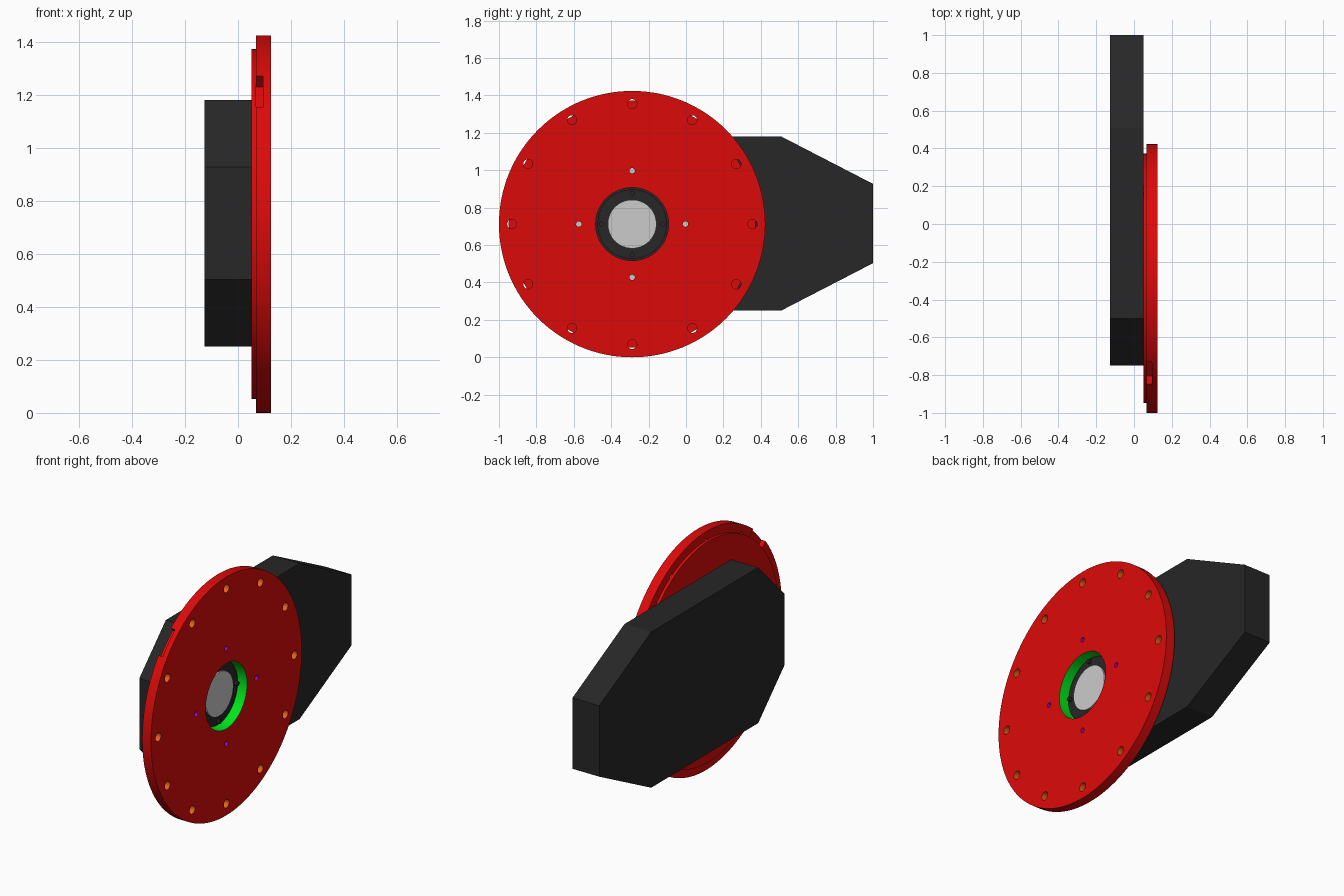
import bpy, bmesh
from math import sin, cos, pi, radians
from mathutils import Matrix

if "Cube" in bpy.data.objects:
    bpy.data.objects.remove(bpy.data.objects["Cube"])

CY, CZ = -0.288, 0.712          # wheel centre in y, z


def material(name, rgb):
    m = bpy.data.materials.new(name)
    m.diffuse_color = (*rgb, 1)
    m.use_nodes = True
    m.node_tree.nodes["Principled BSDF"].inputs["Base Color"].default_value = m.diffuse_color
    return m


RED = material("red", (0.72, 0.003, 0.003))
BLACK = material("black", (0.02, 0.02, 0.02))
GREEN = material("green", (0.0, 0.8, 0.01))
ORANGE = material("orange", (0.8, 0.12, 0.01))
PURPLE = material("purple", (0.4, 0.0, 0.8))


def add_object(name, bm, mat):
    bmesh.ops.recalc_face_normals(bm, faces=bm.faces)
    me = bpy.data.meshes.new(name)
    bm.to_mesh(me)
    bm.free()
    ob = bpy.data.objects.new(name, me)
    bpy.context.collection.objects.link(ob)
    if mat:
        me.materials.append(mat)
    return ob


def polar(r, deg):
    return CY + r * cos(radians(deg)), CZ + r * sin(radians(deg))


def cylinders(name, x0, x1, r, centres, mat, segs=96):
    """Cylinders along x, one per (y, z) centre, in a single object."""
    bm = bmesh.new()
    for y, z in centres:
        mat4 = Matrix.Translation(((x0 + x1) / 2, y, z)) @ Matrix.Rotation(pi / 2, 4, 'Y')
        bmesh.ops.create_cone(bm, cap_ends=True, segments=segs, radius1=r,
                              radius2=r, depth=x1 - x0, matrix=mat4)
    return add_object(name, bm, mat)


def cut(target, cutter, remove=True):
    mod = target.modifiers.new("cut", 'BOOLEAN')
    mod.operation, mod.solver, mod.object = 'DIFFERENCE', 'EXACT', cutter
    mod.material_mode = 'TRANSFER'
    bpy.context.view_layer.objects.active = target
    bpy.ops.object.modifier_apply(modifier=mod.name)
    if remove:
        bpy.data.objects.remove(cutter)


def smooth(ob):
    bpy.ops.object.select_all(action='DESELECT')
    ob.select_set(True)
    bpy.context.view_layer.objects.active = ob
    bpy.ops.object.shade_smooth_by_angle(angle=radians(30))


centre = [(CY, CZ)]
quarter = [0, 90, 180, 270]
small_spots = [polar(0.285, a) for a in quarter]

# Eight-sided motor housing behind the wheel
profile = [(1.0, 0.503), (1.0, 0.927), (0.51, 1.18), (-0.5, 1.18),
           (-0.75, 0.927), (-0.75, 0.503), (-0.5, 0.25), (0.51, 0.25)]
bm = bmesh.new()
face = bm.faces.new([bm.verts.new((-0.127, y, z)) for y, z in profile])
ext = bmesh.ops.extrude_face_region(bm, geom=[face])
for v in ext["geom"]:
    if isinstance(v, bmesh.types.BMVert):
        v.co.x = 0.05
bm.faces.ensure_lookup_table()
if not any(abs(f.calc_center_median().x + 0.127) < 1e-4 for f in bm.faces):
    bm.faces.new([v for v in bm.verts if v.co.x < 0][:8])
add_object("housing", bm, BLACK)

# Wheel plate and the thinner step behind it
plate = cylinders("wheel_plate", 0.067, 0.125, 0.712, centre, RED, 128)
step = cylinders("wheel_step", 0.05, 0.067, 0.66, centre, RED, 128)

# Centre bore, bolt holes and small holes
for part in (plate, step):
    cut(part, cylinders("bore_cutter", 0.0, 0.2, 0.195, centre, GREEN))
    cut(part, cylinders("small_cutter", 0.0, 0.2, 0.0145, small_spots, PURPLE, 24))
cut(plate, cylinders("bolt_cutter", 0.0, 0.2, 0.025,
                     [polar(0.643, a) for a in range(0, 360, 30)], ORANGE, 32))

# Notch in the rear of the rim, at the upper front
bm = bmesh.new()
ny, nz = polar(0.71, 135)
bmesh.ops.create_cube(bm, size=1, matrix=Matrix.Translation((0.075, ny, nz))
                      @ Matrix.Rotation(radians(135), 4, 'X')
                      @ Matrix.Diagonal((0.04, 0.12, 0.165, 1)))
cut(plate, add_object("notch_cutter", bm, RED))

# Hub: black flange, grey shaft end, four bolts and grey pins in the small holes
hub = cylinders("hub_flange", 0.045, 0.07, 0.185, centre, BLACK)
shaft = cylinders("shaft_end", 0.06, 0.08, 0.13, centre, None)
bolts = cylinders("hub_bolts", 0.06, 0.086, 0.013,
                  [polar(0.165, a) for a in quarter], BLACK, 24)
pins = cylinders("small_pins", 0.048, 0.06, 0.0145, small_spots, None, 24)

for ob in (plate, step, hub, shaft, bolts, pins):
    smooth(ob)
